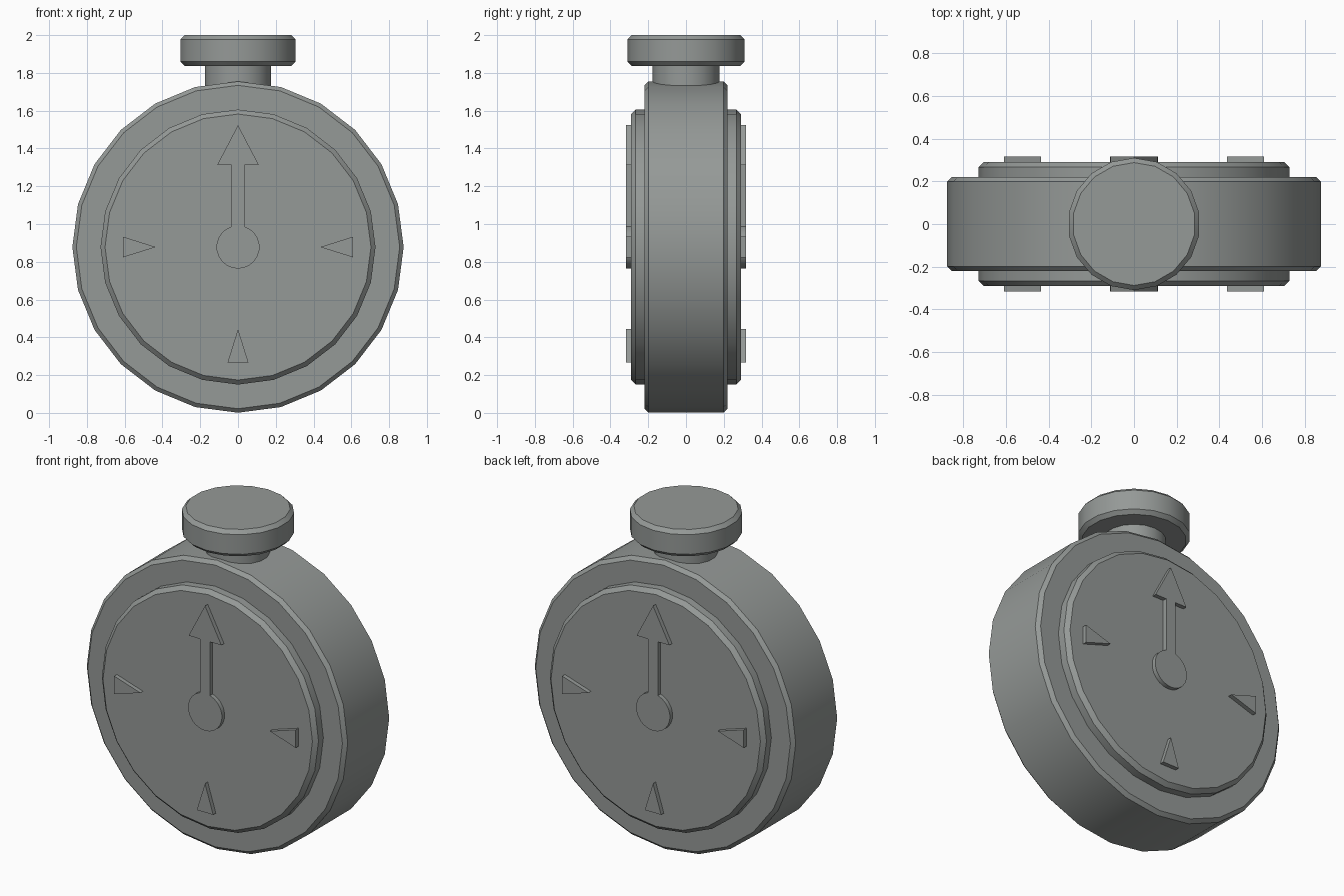
import bpy, bmesh, math
from mathutils import Matrix, Vector

cube = bpy.data.objects.get("Cube")
if cube:
    bpy.data.objects.remove(cube, do_unlink=True)

CENTRE = 0.878   # height of the dial centre

grey = bpy.data.materials.new("grey metal")
grey.use_nodes = True
colour = (0.30, 0.32, 0.31, 1)
grey.diffuse_color = colour
grey.node_tree.nodes["Principled BSDF"].inputs["Base Color"].default_value = colour


def finish(name, bm, matrix):
    bm.transform(matrix)
    bmesh.ops.recalc_face_normals(bm, faces=bm.faces[:])
    mesh = bpy.data.meshes.new(name)
    bm.to_mesh(mesh)
    bm.free()
    mesh.materials.append(grey)
    obj = bpy.data.objects.new(name, mesh)
    bpy.context.collection.objects.link(obj)
    bpy.ops.object.select_all(action='DESELECT')
    obj.select_set(True)
    bpy.context.view_layer.objects.active = obj
    bpy.ops.object.shade_smooth_by_angle(angle=math.radians(30))
    return obj


def disc(name, radius, low, high, sides, chamfer, matrix):
    """Capped cylinder along local z with chamfered rims."""
    profile = [(radius, low), (radius, high)]
    if chamfer:
        profile = [(radius - chamfer, low), (radius, low + chamfer),
                   (radius, high - chamfer), (radius - chamfer, high)]
    bm = bmesh.new()
    rings = []
    for r, z in profile:
        angles = [2 * math.pi * i / sides for i in range(sides)]
        rings.append([bm.verts.new((r * math.sin(a), r * math.cos(a), z)) for a in angles])
    for a, b in zip(rings, rings[1:]):
        for i in range(sides):
            j = (i + 1) % sides
            bm.faces.new((a[i], a[j], b[j], b[i]))
    bm.faces.new(rings[0])
    bm.faces.new(rings[-1])
    return finish(name, bm, matrix)


def plate(name, outline, low, high, matrix):
    """Flat outline extruded along local z."""
    bm = bmesh.new()
    face = bm.faces.new([bm.verts.new((x, y, low)) for x, y in outline])
    new = bmesh.ops.extrude_face_region(bm, geom=[face])["geom"]
    verts = [g for g in new if isinstance(g, bmesh.types.BMVert)]
    bmesh.ops.translate(bm, verts=verts, vec=Vector((0, 0, high - low)))
    return finish(name, bm, matrix)


# Case and raised dial, lying along y
facing = Matrix.Translation((0, 0, CENTRE)) @ Matrix.Rotation(math.pi / 2, 4, 'X')
disc("case", 0.877, -0.22, 0.22, 24, 0.021, facing)
disc("dial", 0.728, -0.291, 0.291, 24, 0.024, facing)

# Winding stem and crown
upright = Matrix.Identity(4)
disc("stem", 0.177, 1.6, 1.85, 18, 0, upright)
disc("crown", 0.31, 1.837, 2.0, 18, 0.022, upright)

# Hand outline: round hub, straight shaft, arrow head
hub, shaft, steps = 0.114, 0.034, 20
start = math.asin(shaft / hub)
hand = []
for i in range(steps + 1):
    a = start + (2 * math.pi - 2 * start) * i / steps
    hand.append((hub * math.sin(a), hub * math.cos(a)))
hand += [(-shaft, 0.435), (-0.11, 0.435), (0, 0.645), (0.11, 0.435), (shaft, 0.435)]

# Hour marker pointing at the centre
marker = [(-0.055, -0.61), (0.055, -0.61), (0, -0.435)]

# Hand and markers on both faces
for side, turn in (("front", 0), ("back", math.pi)):
    place = Matrix.Rotation(turn, 4, 'Z') @ facing
    plate(side + "_hand", hand, 0.28, 0.317, place)
    for label, quarter in (("bottom", 0), ("side_a", 1), ("side_b", -1)):
        spin = Matrix.Rotation(quarter * math.pi / 2, 4, 'Z')
        plate(f"{side}_marker_{label}", marker, 0.28, 0.317, place @ spin)
